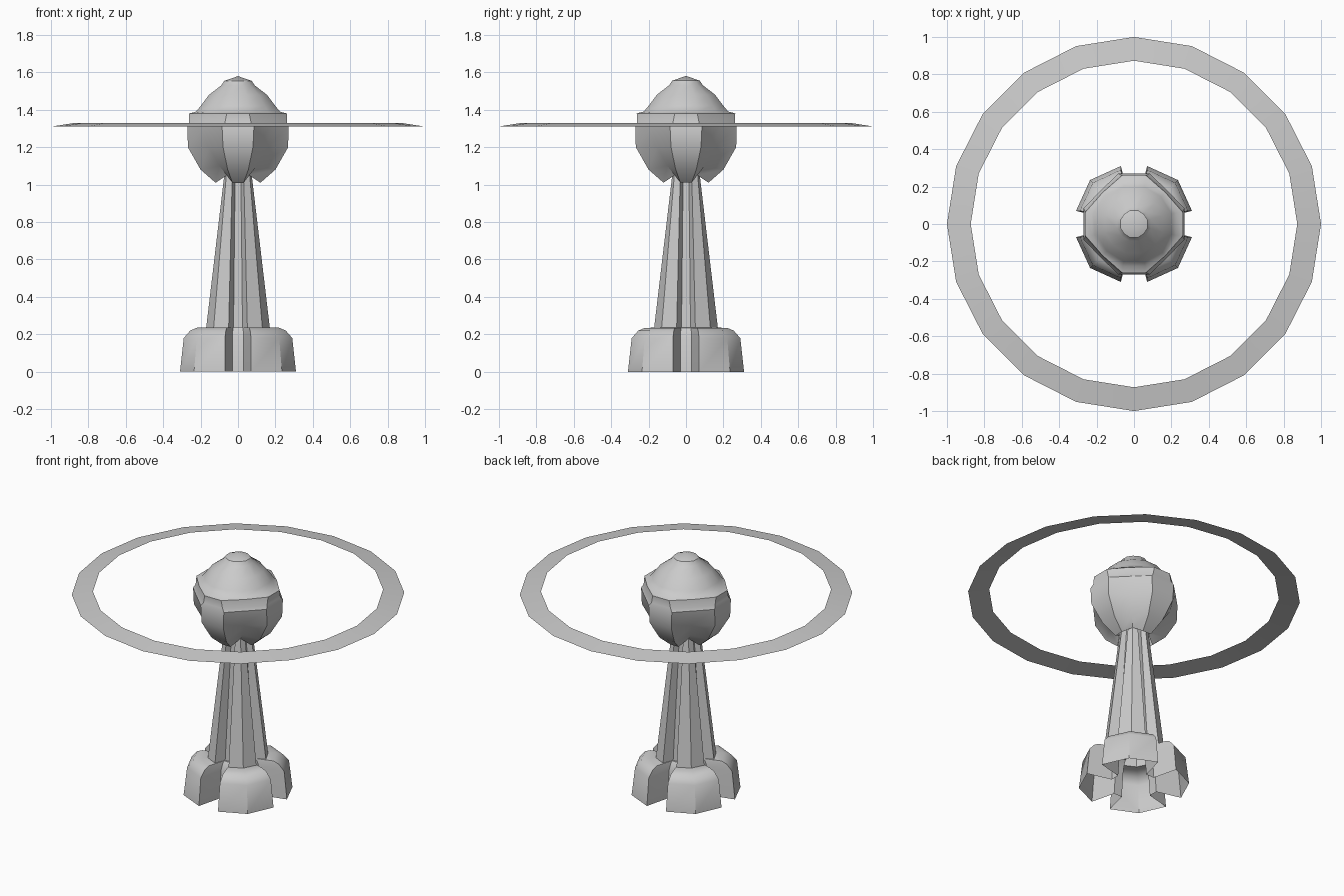
import bpy, bmesh
from math import sin, cos, pi

if "Cube" in bpy.data.objects:
    bpy.data.objects.remove(bpy.data.objects["Cube"])


def loft(name, rings, tip=None, angle=0.6):
    """Skin a stack of equal-length rings of 3D points, optionally closed by a tip."""
    bm = bmesh.new()
    loops = [[bm.verts.new(p) for p in ring] for ring in rings]
    n = len(loops[0])
    for a, b in zip(loops, loops[1:]):
        for i in range(n):
            j = (i + 1) % n
            bm.faces.new((a[i], a[j], b[j], b[i]))
    if tip is not None:
        top = bm.verts.new((0, 0, tip))
        for i in range(n):
            bm.faces.new((loops[-1][i], loops[-1][(i + 1) % n], top))
    mesh = bpy.data.meshes.new(name)
    bm.to_mesh(mesh)
    bm.free()
    obj = bpy.data.objects.new(name, mesh)
    bpy.context.collection.objects.link(obj)
    bpy.ops.object.select_all(action='DESELECT')
    obj.select_set(True)
    bpy.context.view_layer.objects.active = obj
    bpy.ops.object.shade_smooth_by_angle(angle=angle)
    return obj


def four_fold(quadrant):
    """Repeat one quadrant of points around the z axis."""
    ring = []
    for k in range(4):
        for x, y, z in quadrant:
            for _ in range(k):
                x, y = -y, x
            ring.append((x, y, z))
    return ring


def clover(z, reach, half_gap, corner, valley, valley_half):
    """Four-lobed section, lobes on the diagonals."""
    return four_fold([
        (valley, valley_half, z), (reach, half_gap, z), (corner, corner, z),
        (half_gap, reach, z), (valley_half, valley, z)])


def petal_section(z, d, w, g, lift=0.0):
    """Section with a flat petal on each axis and a corner on each diagonal."""
    return four_fold([(d, w, z), (g, g, z + lift), (w, d, z)])


# four fused tapering legs with flared, hollow feet
loft("legs_and_feet", [
    clover(0.00, 0.31, 0.07, 0.235, 0.15, 0.03),
    clover(0.18, 0.29, 0.07, 0.22, 0.135, 0.03),
    clover(0.22, 0.255, 0.065, 0.195, 0.12, 0.028),
    clover(0.235, 0.22, 0.06, 0.165, 0.11, 0.026),
    clover(0.236, 0.17, 0.05, 0.13, 0.10, 0.024),
    clover(1.08, 0.07, 0.03, 0.06, 0.045, 0.015),
])

# rounded head: lower petals, stepped band, dome and small cap
loft("head", [
    petal_section(1.01, 0.12, 0.03, 0.06, 0.04),
    petal_section(1.08, 0.20, 0.055, 0.10, 0.02),
    petal_section(1.20, 0.268, 0.08, 0.155),
    petal_section(1.31, 0.27, 0.085, 0.178),
    petal_section(1.33, 0.262, 0.07, 0.175),
    petal_section(1.38, 0.263, 0.06, 0.168),
    petal_section(1.39, 0.225, 0.06, 0.16),
    petal_section(1.42, 0.20, 0.055, 0.145),
    petal_section(1.48, 0.155, 0.045, 0.112),
    petal_section(1.53, 0.09, 0.025, 0.065),
    petal_section(1.555, 0.073, 0.02, 0.052),
], tip=1.58)

# thin floating ring, slightly conical
loft("halo_ring", [
    [(r * cos(i * pi / 10), r * sin(i * pi / 10), z) for i in range(20)]
    for r, z in ((1.0, 1.31), (0.873, 1.33))
])
